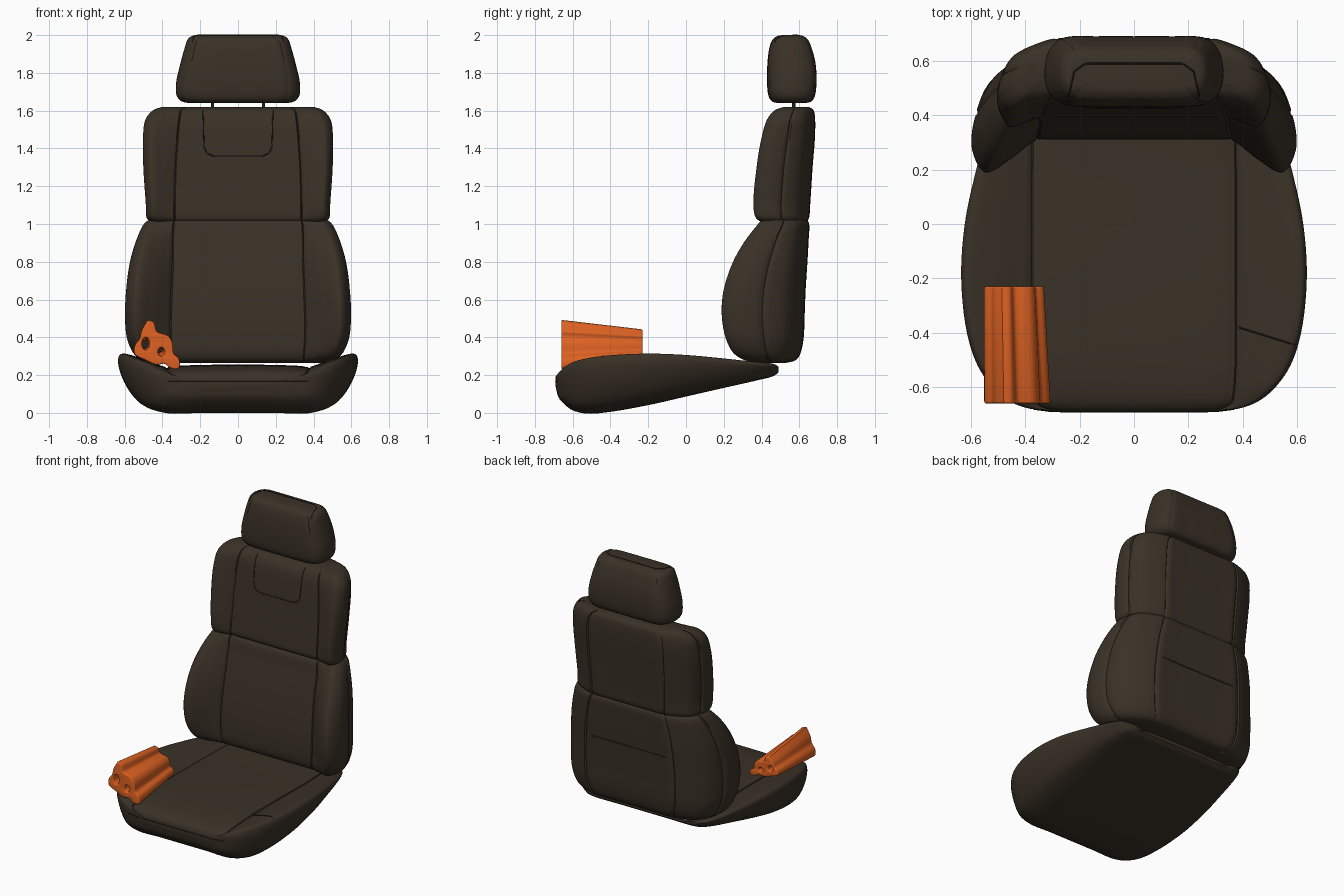
import bpy, bmesh, math
from mathutils import Vector
from mathutils.bvhtree import BVHTree

if "Cube" in bpy.data.objects:
    bpy.data.objects.remove(bpy.data.objects["Cube"])


def material(name, rgb):
    m = bpy.data.materials.new(name)
    m.diffuse_color = (*rgb, 1)
    m.use_nodes = True
    m.node_tree.nodes["Principled BSDF"].inputs["Base Color"].default_value = m.diffuse_color
    return m


LEATHER = material("dark brown leather", (0.042, 0.031, 0.020))
STITCH = material("seam brown", (0.020, 0.015, 0.011))
METAL = material("black metal", (0.012, 0.012, 0.012))
ORANGE = material("orange plastic", (0.72, 0.12, 0.016))


def spline(pts, ts):
    """Centripetal cubic through points, sampled at ts inside each segment."""
    pts = [Vector(p) for p in pts]
    h = [max((b - a).length, 1e-6) ** 0.5 for a, b in zip(pts, pts[1:])]
    d = [(b - a) / k for a, b, k in zip(pts, pts[1:], h)]
    m = [d[0]] + [(d[i - 1] * h[i] + d[i] * h[i - 1]) / (h[i - 1] + h[i])
                  for i in range(1, len(d))] + [d[-1]]
    out = []
    for i, k in enumerate(h):
        for t in ts:
            a, b = 2 * t**3 - 3 * t**2 + 1, t**3 - 2 * t**2 + t
            c, e = 3 * t**2 - 2 * t**3, t**3 - t**2
            out.append(pts[i] * a + m[i] * (b * k) + pts[i + 1] * c + m[i + 1] * (e * k))
    return out + [pts[-1]]


TS = (0, 0.1, 0.3, 0.5, 0.7, 0.9)


def loft(name, rows, section, place, groove=0.009):
    """Loft a mirrored section along a table of rows; flagged points become seams."""
    bm = bmesh.new()
    rings = []
    for row in spline(rows, (0, 0.2, 0.4, 0.6, 0.8)):
        ctrl = section(*row[1:])
        half = spline([p[:2] for p in ctrl], TS)
        for i, p in enumerate(ctrl):
            if len(p) > 2:
                j = i * len(TS)
                t = (half[j + 1] - half[j - 1]).normalized()
                half[j] = half[j] + Vector((-t.y, t.x)) * groove
        ring = list(half) + [Vector((-p.x, p.y)) for p in half[-2:0:-1]]
        rings.append([bm.verts.new(place(p.x, p.y, row[0])) for p in ring])
    n = len(rings[0])
    for a, b in zip(rings, rings[1:]):
        for i in range(n):
            bm.faces.new((a[i], a[(i + 1) % n], b[(i + 1) % n], b[i]))
    bm.faces.new(rings[0])
    bm.faces.new(rings[-1])
    bmesh.ops.recalc_face_normals(bm, faces=bm.faces)
    return finish(name, bm, LEATHER)


def finish(name, bm, mat, angle=50):
    me = bpy.data.meshes.new(name)
    bm.to_mesh(me)
    bm.free()
    ob = bpy.data.objects.new(name, me)
    bpy.context.collection.objects.link(ob)
    me.materials.append(mat)
    select(ob)
    bpy.ops.object.shade_smooth_by_angle(angle=math.radians(angle))
    return ob


def select(ob):
    bpy.ops.object.select_all(action='DESELECT')
    ob.select_set(True)
    bpy.context.view_layer.objects.active = ob


# Backrest: rows are z, half width, panel half width, panel y, bolster y, back y
def back_section(w, p, yc, yt, yb):
    d, q = yb - yt, w - p
    return [(0, yc), (p * 0.5, yc), (p * 0.9, yc), (p, yc, 1),
            (p + q * 0.4, yc + (yt - yc) * 0.6), (p + q * 0.8, yt),
            (w, yt + d * 0.2), (w * 0.975, yt + d * 0.5, 1),
            (w * 0.89, yt + d * 0.76), (w * 0.7, yb - d * 0.06),
            (w * 0.58, yb, 1), (w * 0.3, yb), (0, yb)]


def upright(x, y, z):
    return (x, y, z)


lower_back = loft("lower_backrest", [
    (0.265, 0.45, 0.33, 0.38, 0.39, 0.53), (0.28, 0.51, 0.345, 0.335, 0.31, 0.58),
    (0.32, 0.555, 0.35, 0.315, 0.25, 0.605), (0.40, 0.587, 0.355, 0.31, 0.21, 0.62),
    (0.52, 0.596, 0.355, 0.315, 0.19, 0.625), (0.65, 0.59, 0.35, 0.33, 0.20, 0.63),
    (0.80, 0.57, 0.345, 0.355, 0.25, 0.64), (0.92, 0.535, 0.345, 0.38, 0.32, 0.647),
    (1.00, 0.497, 0.34, 0.395, 0.385, 0.65), (1.03, 0.46, 0.33, 0.42, 0.41, 0.635)],
    back_section, upright)
upper_back = loft("upper_backrest", [
    (1.005, 0.455, 0.33, 0.42, 0.41, 0.63), (1.035, 0.484, 0.335, 0.397, 0.37, 0.65),
    (1.10, 0.487, 0.335, 0.40, 0.358, 0.655), (1.30, 0.50, 0.33, 0.42, 0.375, 0.668),
    (1.45, 0.502, 0.32, 0.435, 0.40, 0.68), (1.55, 0.49, 0.31, 0.45, 0.43, 0.682),
    (1.60, 0.452, 0.30, 0.48, 0.47, 0.675), (1.62, 0.40, 0.27, 0.53, 0.52, 0.65)],
    back_section, upright)


# Headrest: rows are z, half width, front y, back y
def head_section(w, yf, yb):
    d = yb - yf
    return [(0, yf), (w * 0.45, yf), (w * 0.82, yf + d * 0.05, 1), (w * 0.96, yf + d * 0.22),
            (w, yf + d * 0.5), (w * 0.95, yf + d * 0.8), (w * 0.82, yb - d * 0.03, 1),
            (w * 0.4, yb), (0, yb)]


headrest = loft("headrest", [
    (1.64, 0.26, 0.49, 0.63), (1.65, 0.30, 0.455, 0.665), (1.68, 0.325, 0.437, 0.682),
    (1.75, 0.327, 0.43, 0.69), (1.85, 0.305, 0.432, 0.685), (1.93, 0.283, 0.442, 0.665),
    (1.975, 0.268, 0.458, 0.645), (1.995, 0.245, 0.485, 0.62), (2.0, 0.21, 0.51, 0.60)],
    head_section, upright, 0.004)


# Cushion: rows are y, half width, panel half width, panel z, bolster z, bottom z, bottom half width
def seat_section(w, p, zc, zt, zb, b):
    d, q = zt - zb, w - p
    return [(0, zb), (b * 0.5, zb), (b, zb), (b + (w - b) * 0.55, zb + d * 0.14),
            (w * 0.96, zb + d * 0.5), (w, zt - d * 0.12), (w * 0.975, zt),
            (p + q * 0.5, zc + (zt - zc) * 0.6), (p, zc - 0.008, 1),
            (p * 0.9, zc - 0.002), (p * 0.5, zc + 0.004), (0, zc + 0.006)]


cushion = loft("seat_cushion", [
    (-0.69, 0.30, 0.25, 0.185, 0.18, 0.14, 0.25), (-0.675, 0.40, 0.33, 0.205, 0.21, 0.085, 0.30),
    (-0.65, 0.46, 0.36, 0.22, 0.235, 0.055, 0.33), (-0.60, 0.52, 0.37, 0.233, 0.267, 0.018, 0.36),
    (-0.52, 0.575, 0.375, 0.243, 0.288, 0.0, 0.38), (-0.40, 0.614, 0.375, 0.248, 0.303, 0.01, 0.40),
    (-0.20, 0.635, 0.375, 0.25, 0.312, 0.045, 0.42), (0.0, 0.622, 0.375, 0.248, 0.305, 0.09, 0.42),
    (0.20, 0.58, 0.375, 0.245, 0.287, 0.135, 0.41), (0.38, 0.53, 0.37, 0.245, 0.268, 0.175, 0.40),
    (0.46, 0.49, 0.36, 0.24, 0.26, 0.195, 0.38), (0.49, 0.44, 0.34, 0.235, 0.245, 0.215, 0.36)],
    seat_section, lambda x, z, y: (x, y, z))

# Headrest posts
for side, label in ((-1, "left"), (1, "right")):
    bm = bmesh.new()
    bmesh.ops.create_cone(bm, cap_ends=True, segments=16, radius1=0.009, radius2=0.009, depth=0.12)
    bmesh.ops.translate(bm, verts=bm.verts, vec=(side * 0.135, 0.57, 1.63))
    finish(label + "_headrest_post", bm, METAL)

# Thin stitched seams laid onto the surfaces
bpy.context.view_layer.update()
deps = bpy.context.evaluated_depsgraph_get()
seam_curve = bpy.data.curves.new("stitched_seams", 'CURVE')
seam_curve.dimensions = '3D'
seam_curve.bevel_depth = 0.003
seam_curve.bevel_resolution = 1


def seam(ob, path, direction):
    tree, d = BVHTree.FromObject(ob, deps), Vector(direction)
    hits = []
    for a, b in zip(path, path[1:]):
        for i in range(13):
            p = Vector(a).lerp(Vector(b), i / 12)
            hit = tree.ray_cast(p - d * 3, d)[0]
            if hit:
                hits.append(hit)
    s = seam_curve.splines.new('POLY')
    s.points.add(len(hits) - 1)
    for pt, h in zip(s.points, hits):
        pt.co = (*h, 1)


seam(upper_back, [(-0.185, 0, 1.6), (-0.18, 0, 1.41), (-0.165, 0, 1.375), (-0.13, 0, 1.36),
                  (0.13, 0, 1.36), (0.165, 0, 1.375), (0.18, 0, 1.41), (0.185, 0, 1.6)], (0, 1, 0))
seam(lower_back, [(-0.33, 0, 0.72), (0.33, 0, 0.72)], (0, -1, 0))
seam(cushion, [(-0.37, 0, 0.165), (0.37, 0, 0.165)], (0, 1, 0))
seam(cushion, [(0.385, -0.38, 0), (0.61, -0.45, 0)], (0, 0, -1))
seam(headrest, [(-0.24, 0.47, 0), (-0.22, 0.56, 0), (-0.18, 0.59, 0), (0.18, 0.59, 0),
                (0.22, 0.56, 0), (0.24, 0.47, 0)], (0, 0, -1))
seams = bpy.data.objects.new("stitched_seams", seam_curve)
bpy.context.collection.objects.link(seams)
seam_curve.materials.append(STITCH)
select(seams)
bpy.ops.object.convert(target='MESH')

# Orange double-barrel holder: wavy outline with two bores, extruded and tapered to the back
outline = [(-0.475, 0.483), (-0.452, 0.475), (-0.435, 0.425), (-0.375, 0.402), (-0.355, 0.37),
           (-0.347, 0.31), (-0.32, 0.283), (-0.318, 0.243), (-0.345, 0.24), (-0.39, 0.268),
           (-0.43, 0.262), (-0.49, 0.288), (-0.54, 0.315), (-0.538, 0.355), (-0.515, 0.385),
           (-0.502, 0.435)]
wrapped = spline(outline + outline[:1], (0, 0.25, 0.5, 0.75))[:-1]
loops = [[tuple(p) for p in wrapped]]
for cx, cz, rx, rz in ((-0.488, 0.365, 0.028, 0.042), (-0.405, 0.322, 0.026, 0.032)):
    loops.append([(cx + rx * math.cos(k * math.tau / 32), cz + rz * math.sin(k * math.tau / 32))
                  for k in range(32)])
curve = bpy.data.curves.new("orange_holder", 'CURVE')
curve.dimensions = '2D'
curve.fill_mode = 'BOTH'
curve.extrude = 0.207
curve.bevel_depth = 0.008
curve.bevel_resolution = 2
for loop in loops:
    s = curve.splines.new('POLY')
    s.points.add(len(loop) - 1)
    s.use_cyclic_u = True
    for pt, p in zip(s.points, loop):
        pt.co = (p[0], p[1], 0, 1)
holder = bpy.data.objects.new("orange_holder", curve)
bpy.context.collection.objects.link(holder)
curve.materials.append(ORANGE)
select(holder)
bpy.ops.object.convert(target='MESH')
holder = bpy.context.object
for v in holder.data.vertices:
    x, z, depth = v.co
    s = (0.215 - depth) / 0.43
    v.co = (-0.55 + (x + 0.55) * (1 - 0.1 * s), -0.445 - depth, 0.36 + (z - 0.36) * (1 - 0.38 * s))
bm = bmesh.new()
bm.from_mesh(holder.data)
bmesh.ops.remove_doubles(bm, verts=bm.verts, dist=0.0002)
bmesh.ops.recalc_face_normals(bm, faces=bm.faces)
bm.to_mesh(holder.data)
bm.free()
select(holder)
bpy.ops.object.shade_smooth_by_angle(angle=math.radians(40))
